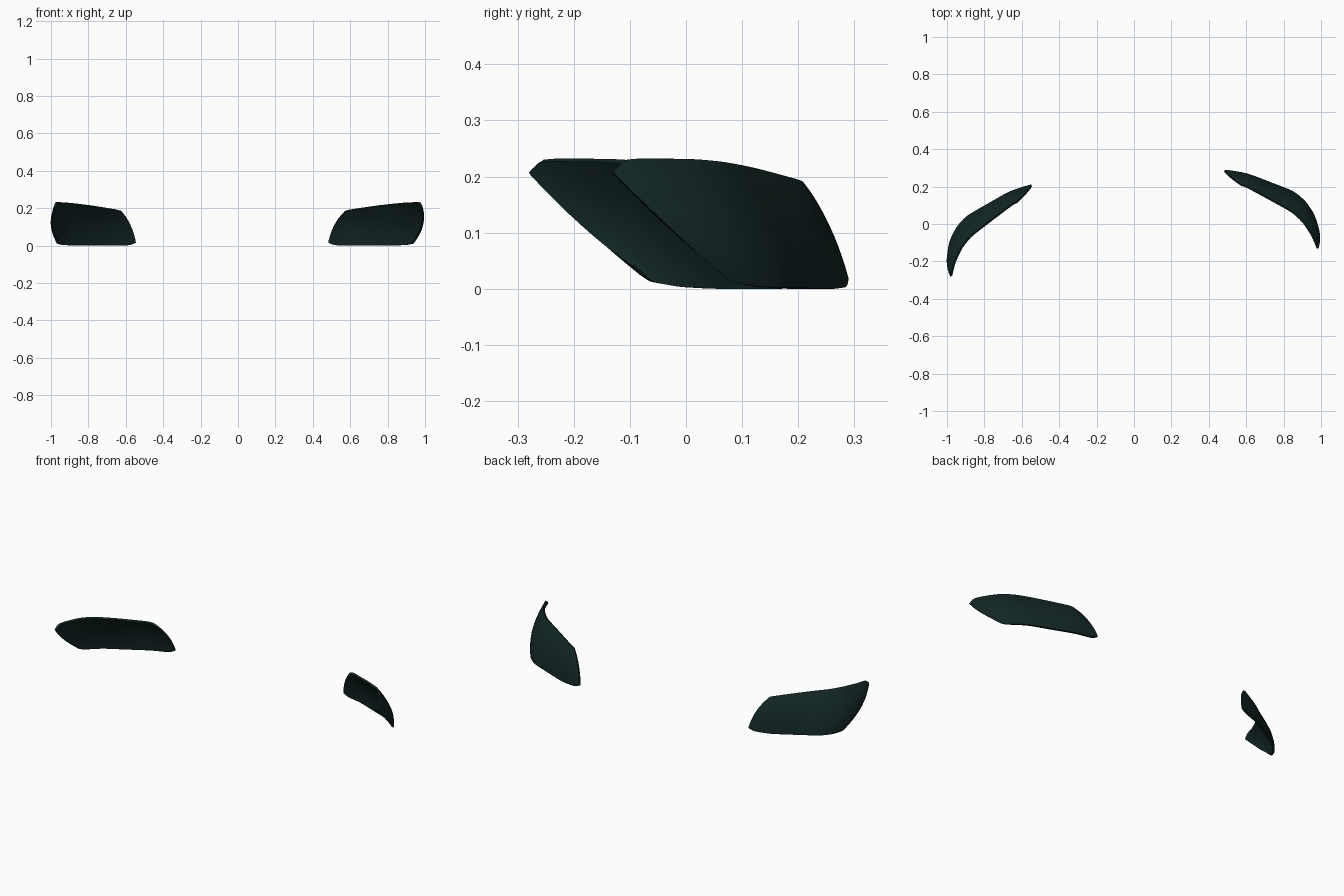
import bpy, math
from mathutils import Matrix, Vector

if "Cube" in bpy.data.objects:
    bpy.data.objects.remove(bpy.data.objects["Cube"])

# Dark green-black tint shared by both lenses
mat = bpy.data.materials.new("dark_smoked_green")
mat.diffuse_color = (0.006, 0.019, 0.018, 1)
mat.use_nodes = True
mat.node_tree.nodes["Principled BSDF"].inputs["Base Color"].default_value = mat.diffuse_color

# Outer surface stations from the inner end to the swept tip: bottom, belly, top
stations = [
    ((.484, .290, .018), (.515, .257, .110), (.573, .212, .186)),
    ((.520, .286, .004), (.560, .255, .110), (.600, .205, .193)),
    ((.607, .270, .001), (.643, .235, .112), (.665, .170, .203)),
    ((.730, .224, .001), (.750, .187, .113), (.757, .120, .216)),
    ((.848, .177, .002), (.860, .137, .115), (.848, .068, .226)),
    ((.905, .133, .004), (.930, .082, .116), (.907, .014, .231)),
    ((.935, .095, .010), (.972, .020, .118), (.953, -.054, .232)),
    ((.942, .080, .014), (.985, -.015, .118), (.977, -.105, .230)),
    ((.948, .065, .024), (.991, -.035, .115), (.987, -.130, .208)),
]
ROWS, SUB = 10, 3


def smooth(p0, p1, p2, p3, t):
    """Soft curve through p1 and p2, kept close to the straight line."""
    k = 0.35
    m1, m2 = (p2 - p0) * k, (p3 - p1) * k
    return (p1 * (2*t**3 - 3*t**2 + 1) + m1 * (t**3 - 2*t**2 + t)
            + p2 * (3*t**2 - 2*t**3) + m2 * (t**3 - t**2))


def rail(i):
    pts = [Vector(s[i]) for s in stations]
    out = []
    for a in range(len(pts) - 1):
        p0, p3 = pts[max(a - 1, 0)], pts[min(a + 2, len(pts) - 1)]
        out += [smooth(p0, pts[a], pts[a + 1], p3, k / SUB) for k in range(SUB)]
    return out + [pts[-1]]


def lens(name, matrix, flip):
    verts = []
    for b, m, t in zip(rail(0), rail(1), rail(2)):
        for r in range(ROWS + 1):
            v = r / ROWS
            p = b*(1-v)*(1-2*v) + m*4*v*(1-v) + t*v*(2*v-1)
            verts.append(matrix @ p)
    n = ROWS + 1
    faces = []
    for c in range(len(verts) // n - 1):
        for r in range(ROWS):
            f = (c*n + r, c*n + r + 1, (c+1)*n + r + 1, (c+1)*n + r)
            faces.append(f[::-1] if flip else f)
    me = bpy.data.meshes.new(name)
    me.from_pydata(verts, [], faces)
    me.materials.append(mat)
    ob = bpy.data.objects.new(name, me)
    bpy.context.collection.objects.link(ob)
    # thin shell, thickened inward
    sol = ob.modifiers.new("shell", 'SOLIDIFY')
    sol.thickness, sol.offset = 0.011, -1
    bpy.ops.object.select_all(action='DESELECT')
    ob.select_set(True)
    bpy.context.view_layer.objects.active = ob
    bpy.ops.object.modifier_apply(modifier="shell")
    bpy.ops.object.shade_smooth_by_angle(angle=math.radians(40))
    return ob


# The pair mirrors across a plane turned slightly about z
turn = Matrix.Rotation(math.radians(4.35), 4, 'Z')
flip_x = Matrix.Translation((-0.027, 0, 0)) @ Matrix.Diagonal((-1, 1, 1, 1))
lens("right_lamp_lens", Matrix.Identity(4), False)
lens("left_lamp_lens", turn @ flip_x @ turn.inverted(), True)
